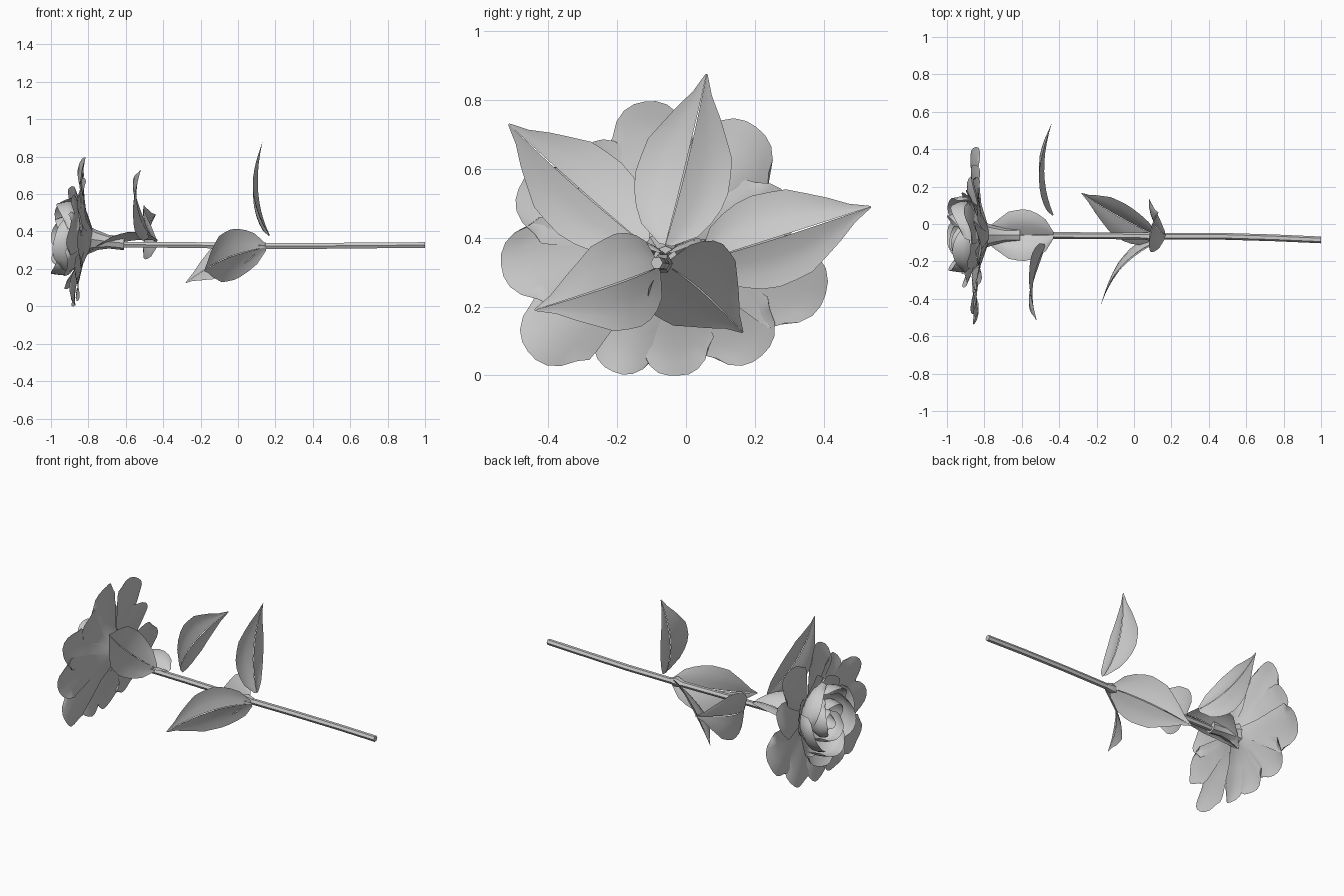
import bpy, math, random
from mathutils import Vector

random.seed(4)
cube = bpy.data.objects.get("Cube")
if cube:
    bpy.data.objects.remove(cube, do_unlink=True)

COL = (0.6, 0.6, 0.6, 1.0)
grey = bpy.data.materials.new("plain grey")
grey.use_nodes = True
grey.diffuse_color = COL
grey.node_tree.nodes["Principled BSDF"].inputs["Base Color"].default_value = COL


def add_mesh(name, verts, faces, angle=35):
    me = bpy.data.meshes.new(name)
    me.from_pydata(verts, [], faces)
    me.update()
    me.materials.append(grey)
    ob = bpy.data.objects.new(name, me)
    bpy.context.collection.objects.link(ob)
    bpy.ops.object.select_all(action='DESELECT')
    ob.select_set(True)
    bpy.context.view_layer.objects.active = ob
    bpy.ops.object.shade_smooth_by_angle(angle=math.radians(angle))
    return ob


def grid_faces(start, rows, cols):
    return [(start + i * cols + j, start + i * cols + j + 1,
             start + (i + 1) * cols + j + 1, start + (i + 1) * cols + j)
            for i in range(rows - 1) for j in range(cols - 1)]


def lerp_profile(profile, t):
    """Value of a piecewise linear list of (t, value)."""
    for (t0, a), (t1, b) in zip(profile, profile[1:]):
        if t <= t1:
            return a + (b - a) * (t - t0) / (t1 - t0)
    return profile[-1][1]


# --- Flower head: rings of petals around the x axis, opening towards -x ---
CY, CZ = -0.06, 0.37
WIDTH = [(0, 1.0), (0.5, 1.0), (0.85, 0.95), (1, 0.76)]


def petal_ring(name, petals, radial, axial, droop, ruffle, spiral=0.0):
    """petals: (angle, reach, half angle); radial, axial: profiles along a petal."""
    verts, faces = [], []
    rows, cols = 8, 9
    for deg, reach, half in petals:
        phase = random.uniform(0, 6.28)
        shift = random.uniform(-0.012, 0.012)
        start = len(verts)
        for i in range(rows):
            v = i / (rows - 1)
            for j in range(cols):
                u = 2 * j / (cols - 1) - 1
                r = reach * lerp_profile(radial, v)
                r *= 1 - droop * abs(u) ** 2.5 * v * v + spiral * u
                ang = math.radians(deg + half * u * lerp_profile(WIDTH, v))
                y, z = CY + r * math.cos(ang), CZ + r * math.sin(ang)
                x = lerp_profile(axial, v) + shift * v + 0.07 * (z - CZ)
                x += ruffle * math.sin(3 * u + phase) * v * v + 0.01 * u * v
                # rounded rim for upright petals
                x += (0.035 * u * u * v * v) if spiral else 0
                verts.append((max(x, -1.0), y, max(z, 0.0)))
        faces += grid_faces(start, rows, cols)
    return add_mesh(name, verts, faces, 50)


outer = [(98, .43, 23), (53, .44, 24), (18, .39, 24), (-16, .485, 23), (-48, .42, 24),
         (-84, .375, 24), (-113, .39, 22), (-143, .50, 20), (-174, .48, 21),
         (158, .46, 21), (128, .375, 22)]
petal_ring("outer_petals", outer,
           [(0, .10), (.3, .36), (.75, .82), (1, 1)],
           [(0, -.78), (.3, -.825), (.75, -.855), (1, -.85)], .17, .014)

middle = [(20 + k * 51.4, .25 + .03 * (k % 2), 32) for k in range(7)]
petal_ring("middle_petals", middle,
           [(0, .15), (.3, .5), (.7, .85), (1, 1)],
           [(0, -.79), (.3, -.84), (.7, -.88), (1, -.90)], .14, .014)

inner = [(50 + k * 72, .205, 48) for k in range(5)]
petal_ring("inner_petals", inner,
           [(0, .2), (.25, .75), (.6, 1.0), (1, .95)],
           [(0, -.80), (.25, -.84), (.6, -.91), (1, -.985)], .08, .006, .07)

core = [(10 + k * 120, .125, 75) for k in range(3)]
petal_ring("bud_petals", core,
           [(0, .2), (.25, .75), (.6, 1.0), (1, .85)],
           [(0, -.82), (.25, -.85), (.6, -.92), (1, -.985)], .08, .004, .12)

heart = [(70 + k * 180, .06, 95) for k in range(2)]
petal_ring("bud_heart", heart,
           [(0, .3), (.25, .8), (.6, 1.0), (1, .8)],
           [(0, -.83), (.25, -.86), (.6, -.91), (1, -.95)], .05, .003, .15)


# --- Stem and calyx: rings swept along x ---
def tube(name, stations, sides):
    """stations: (x, y, z, radius)"""
    verts, faces = [], []
    for x, y, z, r in stations:
        for k in range(sides):
            a = 2 * math.pi * k / sides
            verts.append((x, y + r * math.cos(a), z + r * math.sin(a)))
    for i in range(len(stations) - 1):
        for k in range(sides):
            n = (k + 1) % sides
            a, b = i * sides, (i + 1) * sides
            faces.append((a + k, a + n, b + n, b + k))
    last = (len(stations) - 1) * sides
    faces.append(tuple(reversed(range(sides))))
    faces.append(tuple(range(last, last + sides)))
    return add_mesh(name, verts, faces)


tube("stem", [(-.66, -.06, .33, .017), (-.3, -.062, .328, .018), (.1, -.065, .322, .018),
              (.45, -.065, .323, .018), (.75, -.074, .326, .018), (1, -.085, .327, .018)], 6)
tube("calyx", [(-.80, -.06, .36, .07), (-.76, -.06, .355, .055), (-.69, -.06, .345, .036),
               (-.61, -.06, .338, .038)], 8)


# --- Leaves: two halves bowed along a midrib, with a fine slit between ---
OUTLINE = [(0, .14), (.1, .6), (.25, .9), (.42, 1.0), (.6, .9), (.78, .52), (.9, .2), (1, .02)]


def leaf(name, base, mid, tip, side, half, fold=0.03):
    base, mid, tip, side = map(Vector, (base, mid, tip, side))
    ctrl = 2 * mid - (base + tip) / 2
    along = (tip - base).normalized()
    side = (side - along * side.dot(along)).normalized()
    normal = along.cross(side)
    if normal.dot(mid - (base + tip) / 2) < 0:
        normal = -normal
    verts, faces = [], []
    rows, cols = 11, 4
    for s in (-1, 1):
        start = len(verts)
        for i in range(rows):
            t = i / (rows - 1)
            p = base * (1 - t) ** 2 + ctrl * 2 * t * (1 - t) + tip * t * t
            w = half * lerp_profile(OUTLINE, t)
            slit = 0.002 * math.sin(math.pi * t)
            for j in range(cols):
                u = j / (cols - 1)
                q = p + side * s * (slit + (w - slit) * u)
                q += normal * fold * math.sin(u * 2.0) * w / half
                verts.append(q)
        patch = grid_faces(start, rows, cols)
        faces += patch if s > 0 else [f[::-1] for f in patch]
    return add_mesh(name, verts, faces, 40)


leaf("upper_leaf", (.17, -.06, .38), (.108, 0, .61), (.13, .06, .876), (0, 1, -.2), .14)
leaf("front_lower_leaf", (.15, -.08, .315), (-.05, -.215, .262), (-.18, -.44, .19), (0, -.2, 1), .142, .02)
leaf("back_lower_leaf", (.12, -.06, .32), (-.08, .04, .25), (-.28, .165, .125), (.2, .6, .8), .145, .02)
leaf("front_upper_leaf", (-.475, -.12, .38), (-.54, -.32, .55), (-.52, -.515, .73), (0, .65, .76), .14, .022)
leaf("back_upper_leaf", (-.43, .05, .335), (-.48, .28, .405), (-.44, .537, .49), (0, -.3, 1), .14)
leaf("calyx_leaf", (-.43, -.06, .35), (-.62, -.06, .342), (-.84, -.065, .26), (0, 1, 0), .14, .05)

# Knot on the stem where the lower leaves grow
tube("leaf_node", [(.06, -.065, .322, .018), (.11, -.068, .325, .03), (.15, -.065, .324, .018)], 6)
